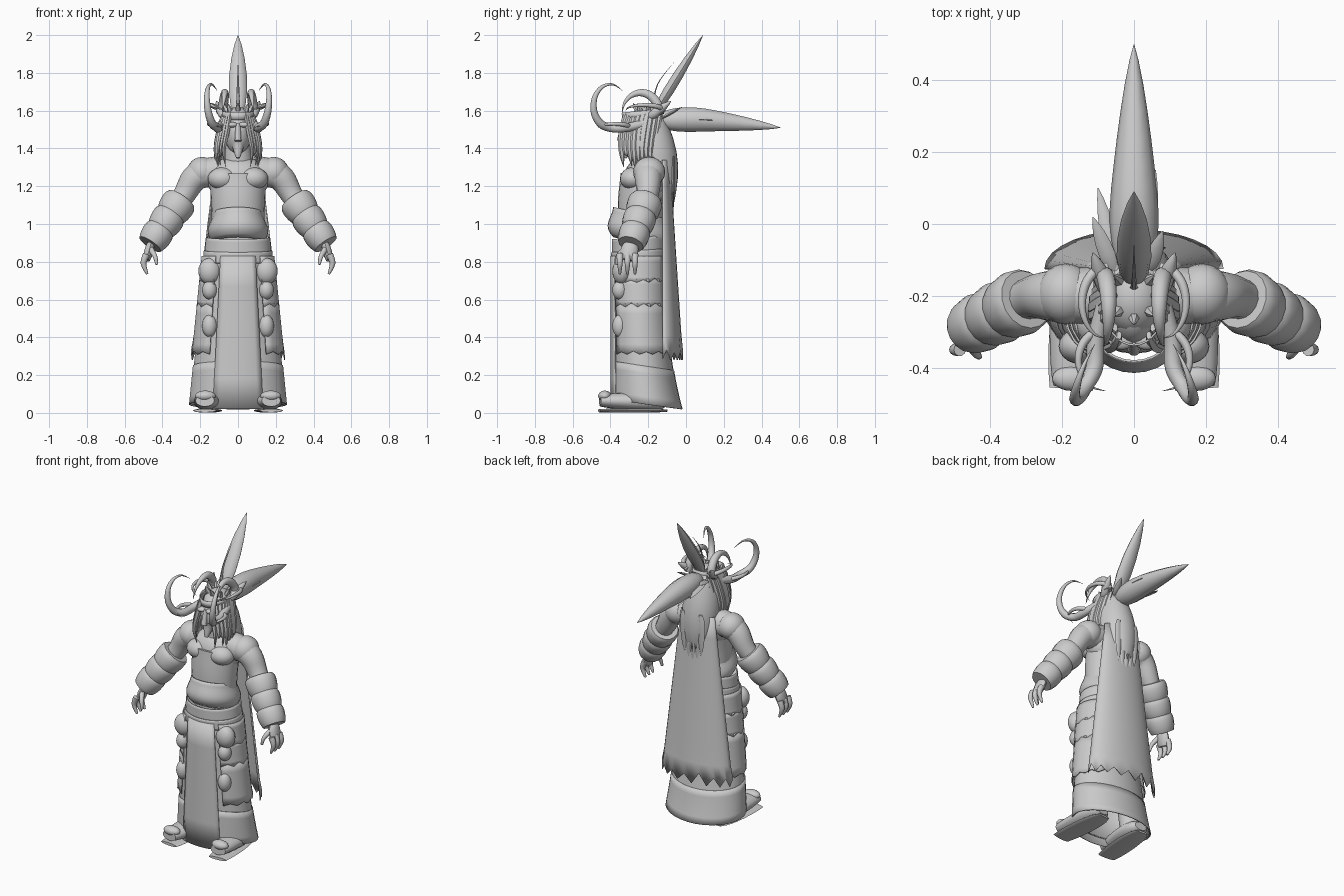
import bpy, bmesh, math, random
from mathutils import Vector

random.seed(4)
if "Cube" in bpy.data.objects:
    bpy.data.objects.remove(bpy.data.objects["Cube"])

material = bpy.data.materials.new("plain_grey")
material.use_nodes = True
material.diffuse_color = (.6, .6, .6, 1)
shader = material.node_tree.nodes["Principled BSDF"]
shader.inputs["Base Color"].default_value = material.diffuse_color
parts = []
ACROSS, ALONG = Vector((1, 0, 0)), Vector((0, 1, 0))


def finish(name, bm, mirror=False, thickness=0):
    bmesh.ops.recalc_face_normals(bm, faces=bm.faces)
    mesh = bpy.data.meshes.new(name)
    bm.to_mesh(mesh)
    bm.free()
    mesh.materials.append(material)
    part = bpy.data.objects.new(name, mesh)
    bpy.context.collection.objects.link(part)
    if mirror:
        part.modifiers.new("other_side", "MIRROR").use_mirror_merge = False
    if thickness:
        part.modifiers.new("thickness", "SOLIDIFY").thickness = thickness
    parts.append(part)


def bridge(bm, rings, closed):
    for upper, lower in zip(rings, rings[1:]):
        count = len(upper)
        for i in range(count if closed else count - 1):
            j = (i + 1) % count
            bm.faces.new((upper[i], upper[j], lower[j], lower[i]))


def drape(name, rows, start=0, end=360, tilt=0, ragged=0, mirror=False):
    """Cloth through rows of (z, centre y, half width, half depth); angles run from the front."""
    bm, rings, segments = bmesh.new(), [], max(8, (end - start) // 12)
    for row in rows:
        z, middle, width, depth = row
        ring = []
        for i in range(segments + 1):
            angle = math.radians(start + (end - start) * i / segments)
            height = z + tilt * math.cos(angle)
            if row is rows[-1] and i % 2:
                height += ragged * random.uniform(.6, 1.2)
            ring.append(bm.verts.new((width * math.sin(angle), middle - depth * math.cos(angle), height)))
        rings.append(ring)
    bridge(bm, rings, False)
    bmesh.ops.remove_doubles(bm, verts=bm.verts, dist=.0001)
    finish(name, bm, mirror, .006)


def skirt_layer(name, top, bottom, grow=0, steps=5, **options):
    """A layer that follows the widening shape of the skirt."""
    rows = []
    for i in range(steps + 1):
        z = top + (bottom - top) * i / steps
        flare = (1 - z) ** 3 / 20
        rows.append((z, flare - .25, .26 - z / 10 + grow, .14 + flare + grow))
    drape(name, rows, **options)


def smooth_path(points, steps=6):
    path = []
    for i in range(len(points) - 1):
        a, b, c, d = points[max(i - 1, 0)], points[i], points[i + 1], points[min(i + 2, len(points) - 1)]
        for step in range(steps):
            t = step / steps
            tangent, bend = c - a, 2 * a - 5 * b + 4 * c - d
            path.append(b + (tangent * t + bend * t * t + (3 * b - a - 3 * c + d) * t ** 3) / 2)
    return path + [points[-1]]


def tube(name, points, start, end=0, bulge=0, flat=1, ref=ACROSS, sides=10, mirror=False):
    """Swept shape tapering from start to end radius, with a bulge between them."""
    path = smooth_path([Vector(p) for p in points])
    last = len(path) - 1
    bm, rings = bmesh.new(), []
    for i, centre in enumerate(path):
        t = i / last
        radius = max(.001, start + (end - start) * t + bulge * math.sin(math.pi * t ** .8))
        forward = (path[min(i + 1, last)] - path[max(i - 1, 0)]).normalized()
        wide = (ref - forward * ref.dot(forward)).normalized()
        deep = forward.cross(wide) * flat
        ring = []
        for k in range(sides):
            angle = math.tau * k / sides
            ring.append(bm.verts.new(centre + (wide * math.cos(angle) + deep * math.sin(angle)) * radius))
        rings.append(ring)
    bridge(bm, rings, True)
    bm.faces.new(rings[0])
    bm.faces.new(rings[-1])
    finish(name, bm, mirror)


def ball(name, centre, size, mirror=False):
    bm = bmesh.new()
    bmesh.ops.create_uvsphere(bm, u_segments=20, v_segments=12, radius=1)
    bmesh.ops.scale(bm, vec=size, verts=bm.verts)
    bmesh.ops.translate(bm, vec=centre, verts=bm.verts)
    finish(name, bm, mirror)


def curl(name, centre, depth, height, begin, finish_angle, spread, radius, root=()):
    """Mirrored pair of horns, each following an arc that bows outwards."""
    points = list(root)
    for i in range(7):
        t = i / 6
        angle = math.radians(begin + (finish_angle - begin) * t)
        points.append(Vector(centre) + Vector((spread * math.sin(math.pi * t),
                                               depth * math.cos(angle), height * math.sin(angle))))
    tube(name, points, radius, bulge=radius / 3, mirror=True)


# Torso, belly wrap and belt
tube("torso", [(0, -.24, .9), (0, -.24, 1.1), (0, -.22, 1.25)], .135, .15, flat=.85, sides=24)
ball("upper_chest", (0, -.21, 1.24), (.17, .12, .12))
ball("chest_muscles", (.08, -.28, 1.24), (.08, .07, .06), mirror=True)
tube("neck", [(0, -.2, 1.3), (0, -.23, 1.45)], .09, .055, sides=16)
belly = []
for i in range(9):
    t = i / 8
    swell = .03 * math.sin(math.pi * t ** 1.5)
    belly.append((1.06 - t * .16, -.25, .13 + swell, .135 + swell))
drape("belly_wrap", belly, tilt=.03)
skirt_layer("upper_belt", .93, .85, grow=.003, tilt=-.01)
skirt_layer("lower_belt", .86, .8, grow=.008, tilt=-.01)

# Long skirt, front apron, hem band and overlapping side flaps
skirt_layer("skirt", .9, .05, tilt=.02)
skirt_layer("hem_band", .25, .045, grow=.005, tilt=.025)
skirt_layer("front_apron", .83, .02, grow=.01, start=-30, end=30)
for top, bottom in ((.83, .69), (.71, .56), (.58, .31)):
    skirt_layer("side_flaps", top, bottom, grow=.016, start=38, end=146, ragged=.02, mirror=True)
ball("hip_pouches", (.15, -.34, .75), (.06, .05, .07), mirror=True)
ball("small_pouches", (.15, -.35, .65), (.04, .04, .05), mirror=True)
ball("hanging_charms", (.15, -.35, .46), (.04, .04, .06), mirror=True)

# Cape with a ragged hem
cape = []
for i in range(9):
    t = i / 8
    cape.append((1.34 - t * 1.06, -.125, .12 + .13 * t, .04 + .07 * t))
drape("cape", cape, start=90, end=270, ragged=.07)

# Arms with three stacked cuffs
elbow, wrist = Vector((.3, -.21, 1.13)), Vector((.46, -.29, .9))
ball("shoulders", (.19, -.195, 1.275), (.08, .085, .08), mirror=True)
tube("arms", [(.1, -.2, 1.28), (.22, -.2, 1.25), elbow, wrist], .08, .035, .008, ref=ALONG, sides=16, mirror=True)
for k in range(3):
    size = .083 - k * .005
    cuff = [elbow.lerp(wrist, k / 3), elbow.lerp(wrist, (k + 1.1) / 3)]
    tube("cuffs", cuff, size, size - .005, .012, ref=ALONG, sides=16, mirror=True)

# Hands
tube("palms", [wrist, (.485, -.31, .81)], .028, .035, .015, flat=.55, ref=ALONG, mirror=True)
for y in (-.35, -.31, -.27):
    tube("fingers", [(.485, y, .84), (.5, y, .79), (.48, y, .735)], .018, .006, .003, mirror=True)
tube("thumbs", [(.465, -.32, .87), (.44, -.36, .83), (.43, -.37, .785)], .018, .007, mirror=True)

# Legs and upturned shoes
tube("legs", [(.14, -.2, .05), (.1, -.24, .7)], .06, .07, mirror=True)
tube("shoes", [(.145, -.11, .055), (.155, -.25, .06), (.175, -.455, .065)], .04, .05, .035,
     flat=.62, sides=16, mirror=True)
tube("soles", [(.145, -.1, .012), (.175, -.46, .012)], .04, .06, .025, flat=.15, sides=16, mirror=True)
ball("toe_curls", (.173, -.43, .09), (.055, .035, .028), mirror=True)

# Head and face
ball("head", (0, -.25, 1.48), (.07, .09, .115))
ball("hair_cap", (0, -.205, 1.53), (.085, .105, .09))
ball("brows", (.035, -.325, 1.525), (.035, .025, .015), mirror=True)
tube("nose", [(0, -.33, 1.53), (0, -.35, 1.44)], .012, .018)
tube("chin", [(0, -.3, 1.42), (0, -.325, 1.35)], .035, .01)
tube("ears", [(.07, -.2, 1.56), (.115, -.08, 1.65)], .01, bulge=.02, mirror=True)
drape("headband", [(z, -.23, .086, .11) for z in (1.6, 1.56)], tilt=-.01)

# Horns and tusks
curl("great_horns", (.11, -.4, 1.625), .09, .115, -90, -315, .055, .023,
     root=[Vector((.075, -.2, 1.535)), Vector((.105, -.32, 1.51))])
curl("crown_horns", (.085, -.24, 1.58), .1, .115, 0, 180, -.015, .024)
curl("thin_horns", (.075, -.22, 1.6), .1, .03, 0, 180, .07, .013)
curl("tusks", (.08, -.38, 1.51), .085, .02, 0, 180, .075, .012)

# Locks hanging beside the face
for i in range(9):
    t = i / 8
    x, y = .055 + .045 * math.sin(t * 2.6), .17 * t - .33
    tip = random.uniform(1.26, 1.36)
    tube("side_locks", [(x * .75, y + .02, 1.59), (x, y, 1.5), (x + .02, y - .01, 1.39), (x + .01, y, tip)],
         .012, bulge=.017, flat=.6, ref=ALONG, sides=6, mirror=True)

# Mane down the back
mane = []
for i in range(8):
    t = i / 7
    swell = math.sin(math.pi * t) / 20
    mane.append((1.6 - t / 2, -.2 + t * .08, .065 + swell, .075 + swell - t * .02))
drape("back_mane", mane, start=80, end=280, ragged=.08)
for i in range(5):
    x = (i - 2) * .03
    tube("mane_locks", [(x, -.065, 1.36), (x, -.07, 1.03 + abs(x))], .015, bulge=.02, flat=.35, sides=6)

# Tall crest, long tail plume and loose feathers
tube("upright_plume", [(0, -.17, 1.58), (0, .09, 2)], .015, bulge=.04, flat=.6)
tube("tail_plume", [(0, -.14, 1.55), (0, .1, 1.55), (0, .5, 1.51)], .03, bulge=.05)
tube("crest_strand", [(0, -.18, 1.6), (0, -.15, 1.74), (0, -.06, 1.86)], .012, flat=.5, sides=6)
for tip in ((-.1, .1, 1.54), (-.115, .02, 1.6), (.06, .15, 1.55), (-.05, .16, 1.5), (.08, -.02, 1.62)):
    tube("loose_feather", [(tip[0] / 2, -.13, 1.56), tip], .008, bulge=.018, flat=.4, sides=6)
for k in range(8):
    out = Vector((math.cos(math.tau * k / 8), math.sin(math.tau * k / 8), 0))
    crown = Vector((0, -.2, 1.57))
    tube("top_tuft", [crown + out * .045, crown + out * .08 + Vector((0, 0, .07))], .006, bulge=.012, sides=6)

# Smooth shading with crisp edges
bpy.ops.object.select_all(action="DESELECT")
for part in parts:
    part.select_set(True)
bpy.context.view_layer.objects.active = parts[0]
bpy.ops.object.shade_smooth_by_angle(angle=math.radians(40))
